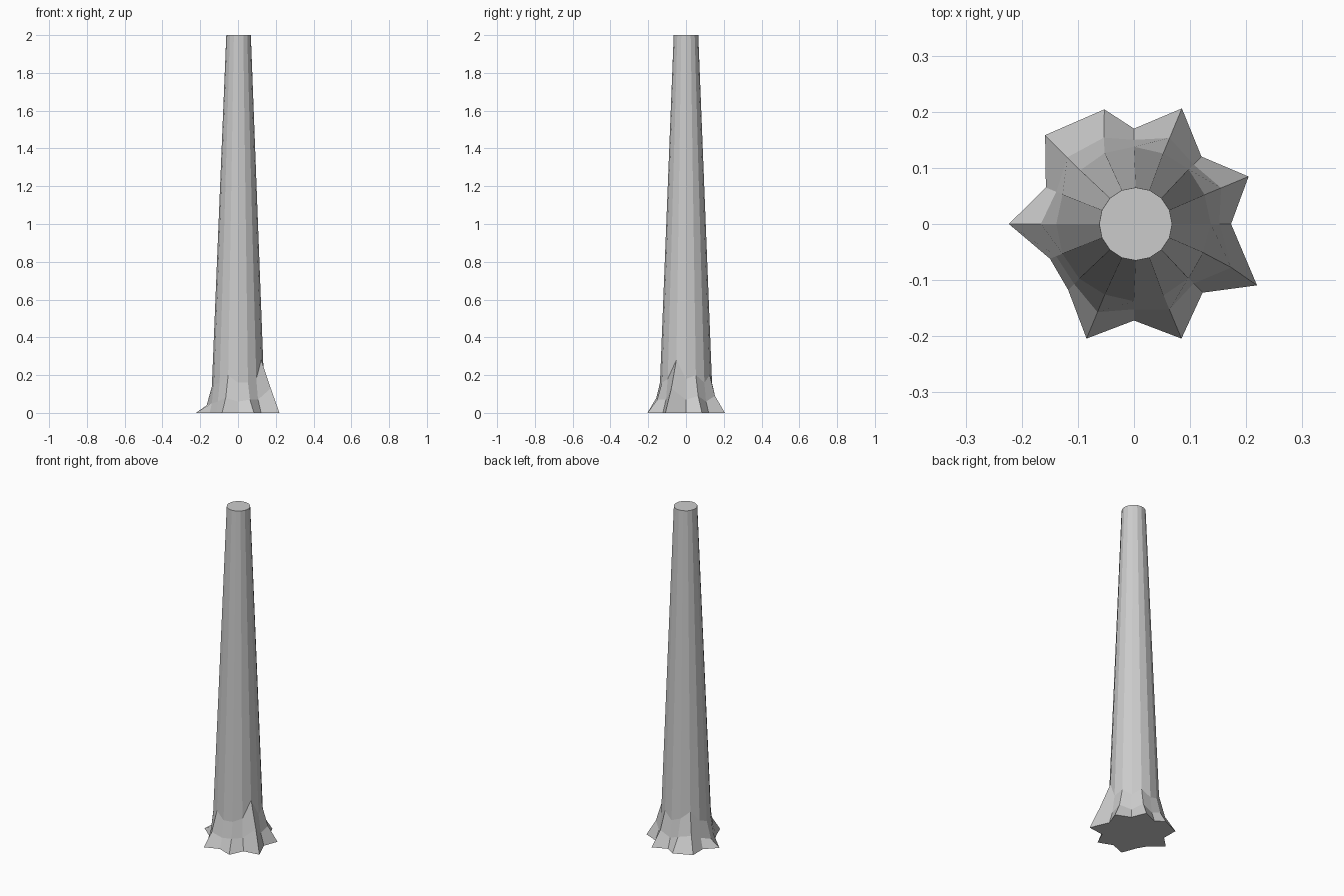
import bpy, bmesh
from math import cos, sin, radians

if "Cube" in bpy.data.objects:
    bpy.data.objects.remove(bpy.data.objects["Cube"])

SIDES = 16
HEIGHT = 2.0

# base outline every 22.5 degrees: (angle shift, radius at ground, radius midway, mid height, neck height)
valley = (0, 0.170, 0.150, 0.06, 0.16)
flare = [
    (0, 0.173, 0.152, 0.07, 0.18),
    (0, 0.221, 0.168, 0.09, 0.20),
    valley,
    (0, 0.223, 0.166, 0.09, 0.20),
    valley,
    (-8, 0.211, 0.163, 0.08, 0.18),
    (0, 0.224, 0.168, 0.09, 0.22),
    valley,
    (0, 0.223, 0.166, 0.04, 0.14),
    (0, 0.162, 0.150, 0.05, 0.15),
    (0, 0.166, 0.151, 0.06, 0.16),
    (0, 0.221, 0.170, 0.08, 0.20),
    (0, 0.172, 0.152, 0.06, 0.16),
    (0, 0.221, 0.165, 0.07, 0.16),
    (0, 0.173, 0.150, 0.07, 0.18),
    (-4, 0.245, 0.190, 0.13, 0.28),
]


def trunk_radius(z):
    return 0.144 - 0.0395 * z


def polar(angle, r, z, cx=0.0):
    return (cx + r * cos(radians(angle)), r * sin(radians(angle)), z)


bm = bmesh.new()
rings = [[], [], [], []]
for i, (shift, r0, r1, z1, z2) in enumerate(flare):
    a = i * 360 / SIDES
    points = (
        polar(a + shift, r0, 0),                               # root tips and valleys
        polar(a + shift * 0.4, r1, z1),                        # root backs
        polar(a, trunk_radius(z2), z2),                        # neck
        polar(a, trunk_radius(HEIGHT), HEIGHT, 0.003),         # cut top
    )
    for ring, p in zip(rings, points):
        ring.append(bm.verts.new(p))

# sides
for low, high in zip(rings, rings[1:]):
    for i in range(SIDES):
        j = (i + 1) % SIDES
        bm.faces.new((low[i], low[j], high[j], high[i]))

# caps
bm.faces.new(rings[-1])
bm.faces.new(rings[0][::-1])
bmesh.ops.recalc_face_normals(bm, faces=bm.faces)

mesh = bpy.data.meshes.new("tree_trunk")
bm.to_mesh(mesh)
bm.free()
trunk = bpy.data.objects.new("tree_trunk", mesh)
bpy.context.collection.objects.link(trunk)
